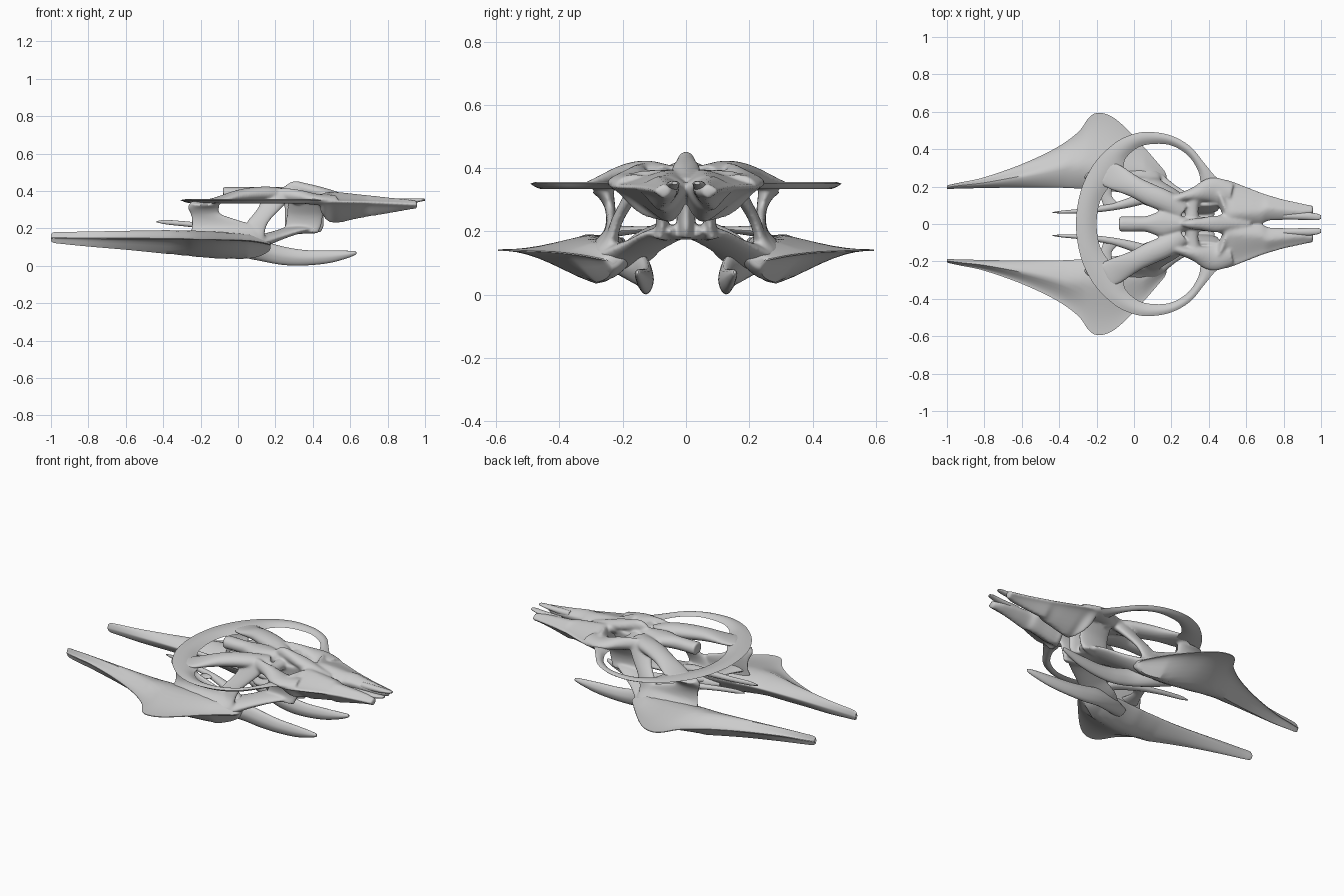
import bpy, bmesh, math
from mathutils import Vector


def catmull(rows, sub):
    """Smoothly resample a list of parameter rows."""
    out, n = [], len(rows)
    for i in range(n - 1):
        a, b, c, d = (rows[max(i - 1, 0)], rows[i], rows[i + 1], rows[min(i + 2, n - 1)])
        for s in range(sub):
            t = s / sub
            out.append([0.5 * (2 * q + (r - p) * t + (2 * p - 5 * q + 4 * r - u) * t * t
                               + (3 * q - p - 3 * r + u) * t ** 3)
                        for p, q, r, u in zip(a, b, c, d)])
    out.append(list(rows[-1]))
    return out


def skin(name, rings, mirror):
    """Skin closed rings into a smooth capped mesh, optionally with its mirror twin."""
    bm = bmesh.new()
    for sgn in ((1, -1) if mirror else (1,)):
        vs = [[bm.verts.new((p[0], p[1] * sgn, p[2])) for p in ring] for ring in rings]
        n = len(vs[0])
        for a, b in zip(vs, vs[1:]):
            for i in range(n):
                j = (i + 1) % n
                bm.faces.new((a[i], a[j], b[j], b[i]))
        bm.faces.new(vs[0])
        bm.faces.new(vs[-1])
    bmesh.ops.recalc_face_normals(bm, faces=bm.faces)
    me = bpy.data.meshes.new(name)
    bm.to_mesh(me)
    bm.free()
    ob = bpy.data.objects.new(name, me)
    bpy.context.collection.objects.link(ob)
    bpy.ops.object.select_all(action='DESELECT')
    ob.select_set(True)
    bpy.context.view_layer.objects.active = ob
    bpy.ops.object.shade_smooth_by_angle(angle=math.radians(45))
    return ob


def strip(name, rows, mirror=True, upright=False, sharp=0.0, sub=8, n=20):
    """Sweep along x,y,z with half width w and half height h (along x if upright)."""
    rs = catmull(rows, sub)
    up, rings = Vector((1, 0, 0) if upright else (0, 0, 1)), []
    for i, r in enumerate(rs):
        c = Vector(r[:3])
        t = Vector(rs[min(i + 1, len(rs) - 1)][:3]) - Vector(rs[max(i - 1, 0)][:3])
        side = t.cross(up).normalized()
        nrm = up if upright else side.cross(t).normalized()
        ring = []
        for k in range(n):
            a = 2 * math.pi * k / n
            s = math.sin(a)
            ring.append(c + side * r[3] * math.cos(a) + nrm * r[4] * s * abs(s) ** sharp)
        rings.append(ring)
    return skin(name, rings, mirror)


def slab(name, rows, crest, power, edge=0.002, sub=8, n=16):
    """Sections along x: inner y, outer y, top z, bottom z, edge z. Thick near the inner side."""
    rings = []
    for x, yi, yo, zt, zb, ze in catmull(rows, sub):
        w = max(yo - yi, 0.004)
        p = min(0.5, crest / w)

        def h(t):
            if t < p:
                return math.sin(math.pi / 2 * t / p) ** 0.8
            s = min(1, (t - p) / (1 - p))
            return (1 - s) ** power * (1 + power * 0.6 * s)
        ts = [(1 - math.cos(math.pi * i / n)) / 2 for i in range(n + 1)]
        ring = [(x, yi + w * t, ze + edge + (zt - ze) * h(t)) for t in ts]
        ring += [(x, yi + w * t, ze - edge + (zb - ze) * h(t)) for t in reversed(ts)]
        rings.append(ring)
    return skin(name, rings, True)


# Upper ring plate: outer x,y / inner x,y
half = [(-.31, 0, -.2, 0), (-.298, .12, -.185, .11), (-.265, .23, -.14, .19),
        (-.2, .34, -.065, .28), (-.1, .435, -.045, .35), (0, .482, .02, .408),
        (.09, .492, .1, .428), (.2, .472, .2, .42), (.3, .415, .29, .365),
        (.38, .32, .345, .28), (.44, .25, .365, .2), (.52, .2, .44, .15)]
full = [(a, -b, c, -d) for a, b, c, d in reversed(half[1:])] + half
rings = []
for xo, yo, xi, yi in catmull(full, 6):
    ring = []
    for k in range(20):
        a = 2 * math.pi * k / 20
        f, s = (1 + math.cos(a)) / 2, math.sin(a)
        ring.append((xi + (xo - xi) * f, yi + (yo - yi) * f,
                     .34 + .011 * f + .011 * s * abs(s) ** 1.4))
    rings.append(ring)
skin("upper_ring", rings, False)

body = []
# Forked nose, one half mirrored
body.append(slab("nose_half", [
    (.44, .12, .235, .375, .3, .342), (.47, .06, .238, .39, .25, .342),
    (.5, -.01, .235, .39, .235, .342), (.54, -.01, .222, .388, .235, .342),
    (.62, -.005, .192, .38, .252, .341), (.68, .0, .168, .373, .265, .34),
    (.72, .018, .155, .369, .272, .338), (.8, .022, .132, .36, .285, .335),
    (.9, .028, .11, .35, .303, .33), (.958, .05, .099, .342, .312, .328)], .07, 1.8, .006))
strip("nose_prong", [(.8, .042, .34, .018, .02), (.92, .042, .346, .02, .014),
                     (.98, .038, .352, .017, .008), (1.0, .036, .353, .009, .005)])

# Shoulders and arms that leave gaps around the spine
body.append(strip("rear_arm", [
    (-.155, .275, .345, .07, .01), (-.1, .25, .352, .072, .018), (0, .2, .373, .058, .032),
    (.09, .155, .383, .06, .038), (.18, .115, .385, .058, .038), (.26, .06, .38, .05, .03)]))
body.append(strip("front_arm", [
    (.14, .1, .38, .035, .035), (.25, .142, .38, .026, .036), (.33, .16, .37, .042, .036),
    (.42, .182, .355, .068, .03), (.52, .16, .35, .06, .03)], sharp=.3))
body.append(strip("inner_bridge", [(.32, .15, .36, .04, .035), (.31, .08, .365, .035, .03),
                                   (.31, 0, .37, .04, .03)]))

# Spine with open rear nozzle, and the canopy
body.append(strip("spine", [
    (.0, 0, .39, .02, .018), (-.06, 0, .386, .025, .023), (-.077, 0, .385, .04, .036),
    (-.02, 0, .386, .042, .035), (.06, 0, .385, .042, .036), (.15, 0, .385, .07, .037),
    (.22, 0, .382, .055, .04), (.28, 0, .38, .035, .04), (.4, 0, .38, .028, .035),
    (.5, 0, .37, .06, .03), (.62, 0, .35, .03, .02)], mirror=False))
body.append(strip("canopy", [
    (.255, 0, .42, .01, .012), (.3, 0, .42, .026, .033), (.36, 0, .41, .034, .032),
    (.45, 0, .39, .045, .03), (.56, 0, .365, .02, .022)], mirror=False))

# Central keel under the head, its side walls and arched legs
body.append(strip("keel", [
    (.355, 0, .18, .03, .09), (.355, 0, .21, .03, .105), (.355, 0, .26, .03, .105),
    (.36, 0, .32, .035, .115), (.37, 0, .37, .04, .15)], False, True, .2))
body.append(strip("keel_leg", [
    (.36, -.01, .2, .1, .026), (.3, .06, .192, .09, .024), (.19, .135, .155, .08, .028),
    (.08, .2, .12, .1, .04), (.0, .27, .11, .08, .03)], sharp=.2))
body.append(strip("keel_wall", [
    (.34, .085, .175, .025, .09), (.35, .075, .22, .02, .1), (.36, .085, .28, .02, .1),
    (.375, .12, .35, .025, .11)], upright=True))

# Struts joining the lower wings to the upper ring
body.append(strip("rear_strut", [
    (-.06, .265, .13, .055, .2), (-.075, .245, .19, .02, .18), (-.1, .238, .23, .015, .15),
    (-.17, .24, .275, .017, .085), (-.185, .25, .31, .024, .085), (-.175, .262, .34, .04, .08)],
    upright=True))
body.append(strip("front_strut", [
    (.05, .25, .13, .05, .1), (.075, .235, .18, .022, .07), (.11, .215, .24, .018, .06),
    (.17, .175, .31, .022, .065), (.21, .13, .375, .035, .08)], upright=True))

# Fuse the flowing central parts so their joints blend
bpy.ops.object.select_all(action='DESELECT')
for ob in body:
    ob.select_set(True)
bpy.context.view_layer.objects.active = body[0]
bpy.ops.object.join()
body[0].name = "central_body"
rm = body[0].modifiers.new("Fuse", 'REMESH')
rm.mode, rm.voxel_size, rm.use_smooth_shade = 'VOXEL', 0.006, True
sm = body[0].modifiers.new("Blend", 'SMOOTH')
sm.factor, sm.iterations = 0.5, 14

# Lower hull wings with long rear blades
slab("lower_wing", [
    (-.93, .196, .206, .16, .14, .149), (-.985, .19, .204, .172, .128, .149),
    (-1.0, .187, .204, .166, .136, .15), (-.985, .187, .21, .177, .125, .149),
    (-.93, .19, .222, .179, .118, .148), (-.8, .192, .25, .181, .105, .147),
    (-.6, .196, .32, .185, .088, .146), (-.42, .195, .405, .188, .07, .145),
    (-.3, .19, .49, .188, .058, .144), (-.24, .186, .57, .186, .052, .142),
    (-.19, .18, .594, .184, .047, .141), (-.12, .175, .575, .18, .042, .14),
    (-.04, .165, .51, .175, .038, .138), (.05, .16, .415, .166, .04, .134),
    (.12, .165, .335, .155, .055, .125), (.165, .19, .28, .135, .08, .115),
    (.175, .22, .25, .12, .1, .11)], .125, 2.4)

# Forward claws
strip("front_claw", [
    (-.08, .22, .1, .04, .03), (.03, .175, .095, .04, .05), (.14, .14, .075, .03, .052),
    (.25, .128, .052, .026, .048), (.36, .128, .043, .024, .041), (.48, .136, .048, .021, .034),
    (.57, .145, .059, .016, .022), (.62, .152, .068, .01, .012),
    (.632, .154, .071, .004, .006)], sharp=.3)

# Inner rear spikes
strip("rear_spike", [
    (-.435, .062, .236, .002, .003), (-.38, .064, .233, .008, .012),
    (-.25, .072, .221, .014, .014), (-.1, .095, .205, .02, .018),
    (.04, .135, .18, .03, .022), (.14, .18, .14, .035, .025)])
strip("spike_brace", [(-.12, .09, .208, .04, .01), (-.15, .15, .205, .03, .011),
                      (-.16, .24, .2, .06, .02)], sharp=.2)
